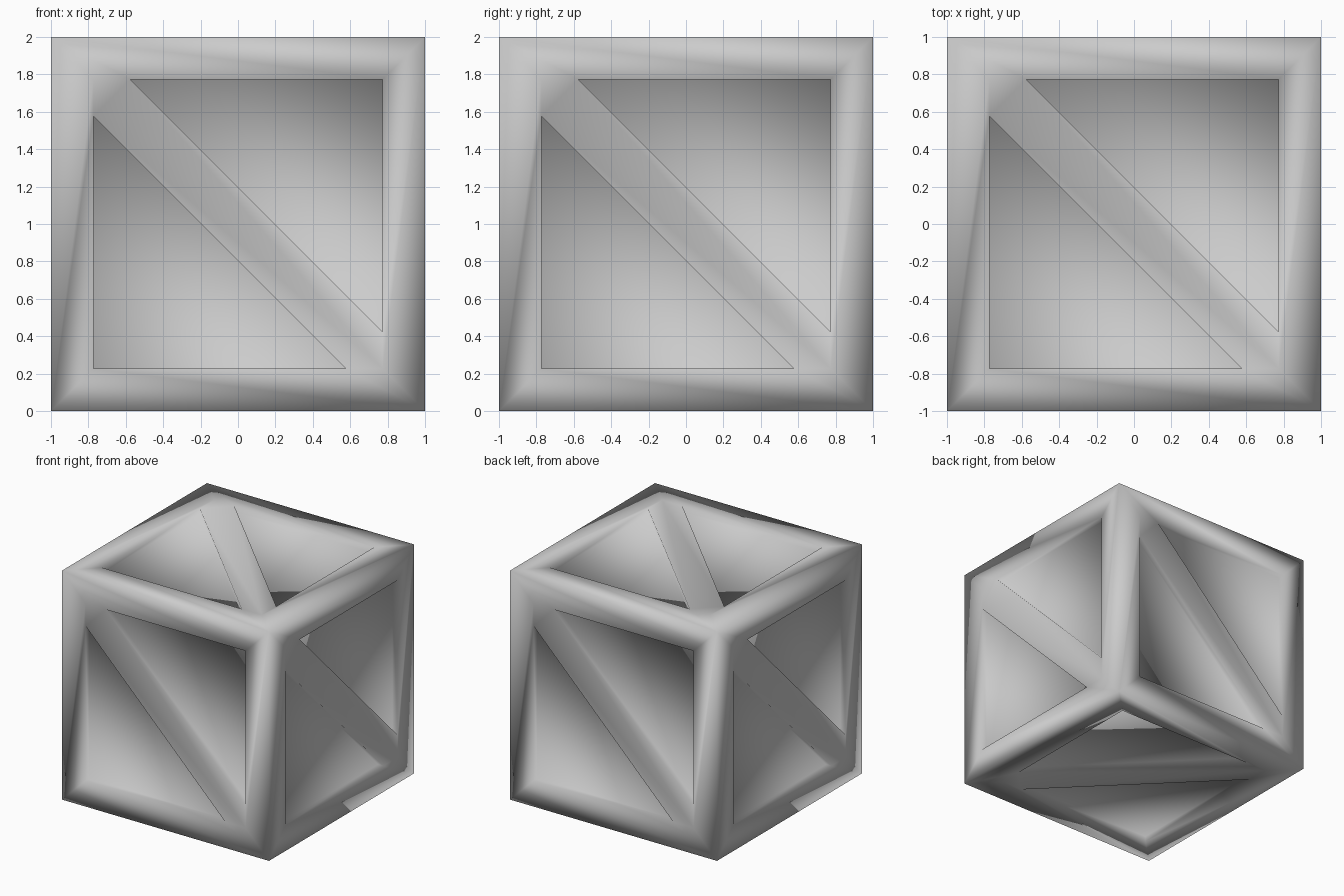
import bpy
import bmesh
from mathutils import Vector

if "Cube" in bpy.data.objects:
    bpy.data.objects.remove(bpy.data.objects["Cube"])

A = 0.773      # inner edge of the frame
B = 0.577      # where the diagonal brace meets the frame
DEPTH = 0.05   # panel recess

X, Y, Z = Vector((1, 0, 0)), Vector((0, 1, 0)), Vector((0, 0, 1))
bm = bmesh.new()


def add_side(u, v):
    """One crate side: mitred frame, diagonal brace and two recessed panels."""
    n = u.cross(v)

    def face(*pts):
        bm.faces.new([bm.verts.new(u * a + v * b + n * (1 - d) + Z) for a, b, d in pts])

    def flat(*pts):
        face(*[(a, b, 0) for a, b in pts])

    # frame boards, two at a time by half-turn symmetry
    for s in (1, -1):
        flat((-s, s), (-s, -s), (-A * s, -A * s), (-A * s, B * s), (-A * s, A * s))
        flat((-s, -s), (s, -s), (A * s, -A * s), (B * s, -A * s), (-A * s, -A * s))
    # diagonal brace
    flat((-A, A), (-A, B), (B, -A), (A, -A), (A, -B), (-B, A))
    # recessed triangular panels with their walls
    for s in (1, -1):
        tri = [(-A * s, -A * s), (B * s, -A * s), (-A * s, B * s)]
        face(*[(a, b, DEPTH) for a, b in tri])
        for i in range(3):
            p, q = tri[i], tri[(i + 1) % 3]
            face((*p, 0), (*q, 0), (*q, DEPTH), (*p, DEPTH))


for u, v in ((X, Z), (Y, Z), (-X, Z), (-Y, Z), (X, Y), (Y, X)):
    add_side(u, v)

bmesh.ops.remove_doubles(bm, verts=bm.verts[:], dist=0.0005)
# smooth shaded all over, each vertex normal being the plain mean of its faces
bm.normal_update()
for f in bm.faces:
    f.smooth = True
normals = [sum((f.normal for f in v.link_faces), Vector()).normalized() for v in bm.verts]

mesh = bpy.data.meshes.new("crate")
bm.to_mesh(mesh)
bm.free()
mesh.normals_split_custom_set_from_vertices(normals)
bpy.context.collection.objects.link(bpy.data.objects.new("crate", mesh))
